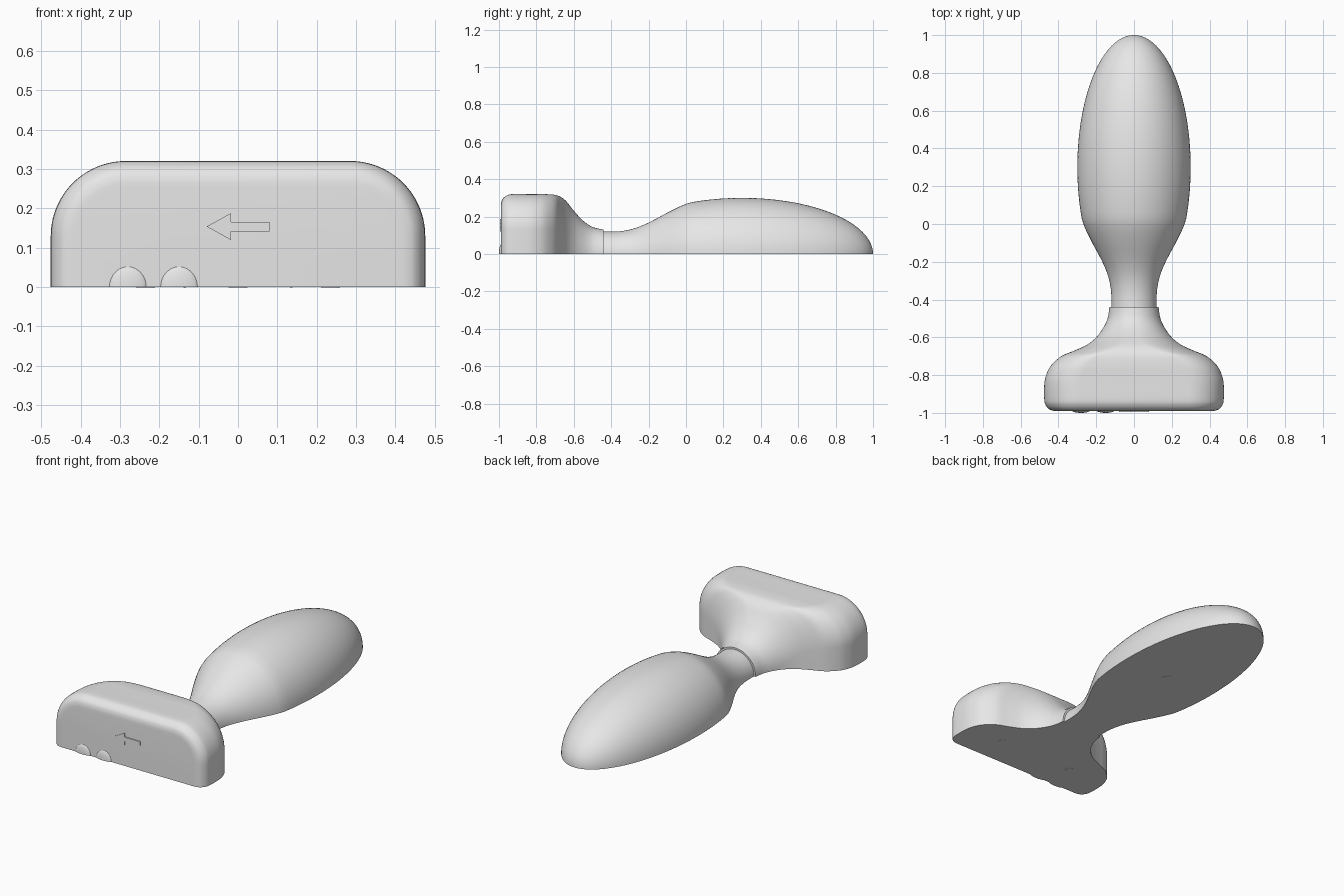
import bpy, bmesh, math

cube = bpy.data.objects.get("Cube")
if cube:
    bpy.data.objects.remove(cube, do_unlink=True)


def material(name, value):
    mat = bpy.data.materials.new(name)
    mat.use_nodes = True
    colour = (value, value, value, 1)
    mat.diffuse_color = colour
    mat.node_tree.nodes["Principled BSDF"].inputs["Base Color"].default_value = colour
    return mat


grey = material("grey plastic", 0.8)
pale = material("pale grey", 1.0)


def finish(bm, name, mat, smooth=True):
    """Turn a bmesh into a shaded object."""
    bmesh.ops.recalc_face_normals(bm, faces=bm.faces)
    mesh = bpy.data.meshes.new(name)
    bm.to_mesh(mesh)
    bm.free()
    mesh.materials.append(mat)
    obj = bpy.data.objects.new(name, mesh)
    bpy.context.collection.objects.link(obj)
    if smooth:
        bpy.ops.object.select_all(action='DESELECT')
        obj.select_set(True)
        bpy.context.view_layer.objects.active = obj
        bpy.ops.object.shade_smooth_by_angle(angle=math.radians(35))
    return obj


def spline(keys, steps=5):
    """Catmull-Rom curve through tuples of any size."""
    out = []
    for i in range(len(keys) - 1):
        a, b, c, d = keys[max(i - 1, 0)], keys[i], keys[i + 1], keys[min(i + 2, len(keys) - 1)]
        for s in range(steps):
            t = s / steps
            out.append([q + t * (r - p) / 2 + t * t * (2 * p - 5 * q + 4 * r - s_) / 2
                        + t ** 3 * (3 * q - p - 3 * r + s_) / 2
                        for p, q, r, s_ in zip(a, b, c, d)])
    return out + [list(keys[-1])]


def arch(width, height, rx, rz, arc=20):
    """Flat-bottomed section with rounded upper corners."""
    half = [(width, 0), (width, (height - rz) / 2)]
    for i in range(arc + 1):
        a = math.pi / 2 * i / arc
        half.append((width - rx + rx * math.cos(a), height - rz + rz * math.sin(a)))
    return half + [(-x, z) for x, z in reversed(half)]


def loft(name, sections):
    """Skin a row of arches along y and close both ends."""
    bm = bmesh.new()
    rings = [[bm.verts.new((x, y, z)) for x, z in arch(*size)] for y, *size in sections]
    count = len(rings[0])
    for r0, r1 in zip(rings, rings[1:]):
        for i in range(count):
            j = (i + 1) % count
            bm.faces.new((r0[i], r0[j], r1[j], r1[i]))
    bm.faces.new(rings[0])
    bm.faces.new(rings[-1])
    bmesh.ops.remove_doubles(bm, verts=bm.verts, dist=0.00001)
    return finish(bm, name, grey)


# Handle: half of a turned shape, waist first and then the elliptical bulb
waist = spline([(-0.45, 0.12), (-0.36, 0.121), (-0.28, 0.136), (-0.2, 0.168),
                (-0.1, 0.221), (-0.04, 0.251), (0, 0.268)])
bulb = []
start = math.acos(-0.3 / 0.7)
for i in range(1, 41):
    a = start * (1 - i / 40)
    bulb.append((0.3 + 0.7 * math.cos(a), max(0.3 * math.sin(a), 0.0005)))
loft("handle", [(y, r, r, r, r) for y, r in waist + bulb])

# Head: round neck flaring into a wide block with rounded corners
loft("head", spline([
    (-0.44, 0.13, 0.13, 0.13, 0.13),
    (-0.50, 0.14, 0.145, 0.14, 0.145),
    (-0.55, 0.163, 0.178, 0.155, 0.17),
    (-0.60, 0.2, 0.232, 0.18, 0.2),
    (-0.64, 0.25, 0.282, 0.2, 0.21),
    (-0.67, 0.315, 0.305, 0.2, 0.2),
    (-0.70, 0.385, 0.316, 0.19, 0.19),
    (-0.75, 0.44, 0.32, 0.19, 0.19),
    (-0.80, 0.465, 0.32, 0.19, 0.19),
    (-0.85, 0.475, 0.32, 0.19, 0.19),
    (-0.93, 0.475, 0.32, 0.19, 0.19),
    (-0.96, 0.467, 0.312, 0.182, 0.182),
    (-0.98, 0.45, 0.295, 0.165, 0.165),
    (-0.988, 0.43, 0.275, 0.145, 0.145),
    (-0.99, 0.41, 0.255, 0.125, 0.125)]))

# Grip bumps along the lower front edge
for side, x in (("right", -0.28), ("left", -0.15)):
    bm = bmesh.new()
    bmesh.ops.create_uvsphere(bm, u_segments=32, v_segments=16, radius=1)
    bmesh.ops.scale(bm, vec=(0.05, 0.015, 0.055), verts=bm.verts)
    bmesh.ops.translate(bm, vec=(x, -0.985, 0), verts=bm.verts)
    bmesh.ops.bisect_plane(bm, geom=bm.verts[:] + bm.edges[:] + bm.faces[:],
                           plane_co=(0, 0, 0), plane_no=(0, 0, -1), clear_outer=True)
    bmesh.ops.holes_fill(bm, edges=[e for e in bm.edges if e.is_boundary])
    finish(bm, side + "_grip_bump", grey)

# Raised direction arrow on the front
bm = bmesh.new()
upper = [(0.08, 0.012), (-0.018, 0.012), (-0.018, 0.034), (-0.08, 0)]
outline = upper + [(x, -h) for x, h in reversed(upper[:-1])]
face = bm.faces.new([bm.verts.new((x, -0.988, 0.154 + h)) for x, h in outline])
raised = bmesh.ops.extrude_face_region(bm, geom=[face])["geom"]
bmesh.ops.translate(bm, vec=(0, -0.007, 0),
                    verts=[v for v in raised if isinstance(v, bmesh.types.BMVert)])
finish(bm, "arrow", grey, smooth=False)

# Small round mounting pads on the underside
for name, x, y in (("handle_pad", 0, 0.28), ("left_pad", 0.235, -0.82), ("right_pad", -0.235, -0.82)):
    bm = bmesh.new()
    bmesh.ops.create_cone(bm, cap_ends=True, segments=24, radius1=0.024, radius2=0.024, depth=0.002)
    bmesh.ops.translate(bm, vec=(x, y, 0), verts=bm.verts)
    finish(bm, name, pale)
